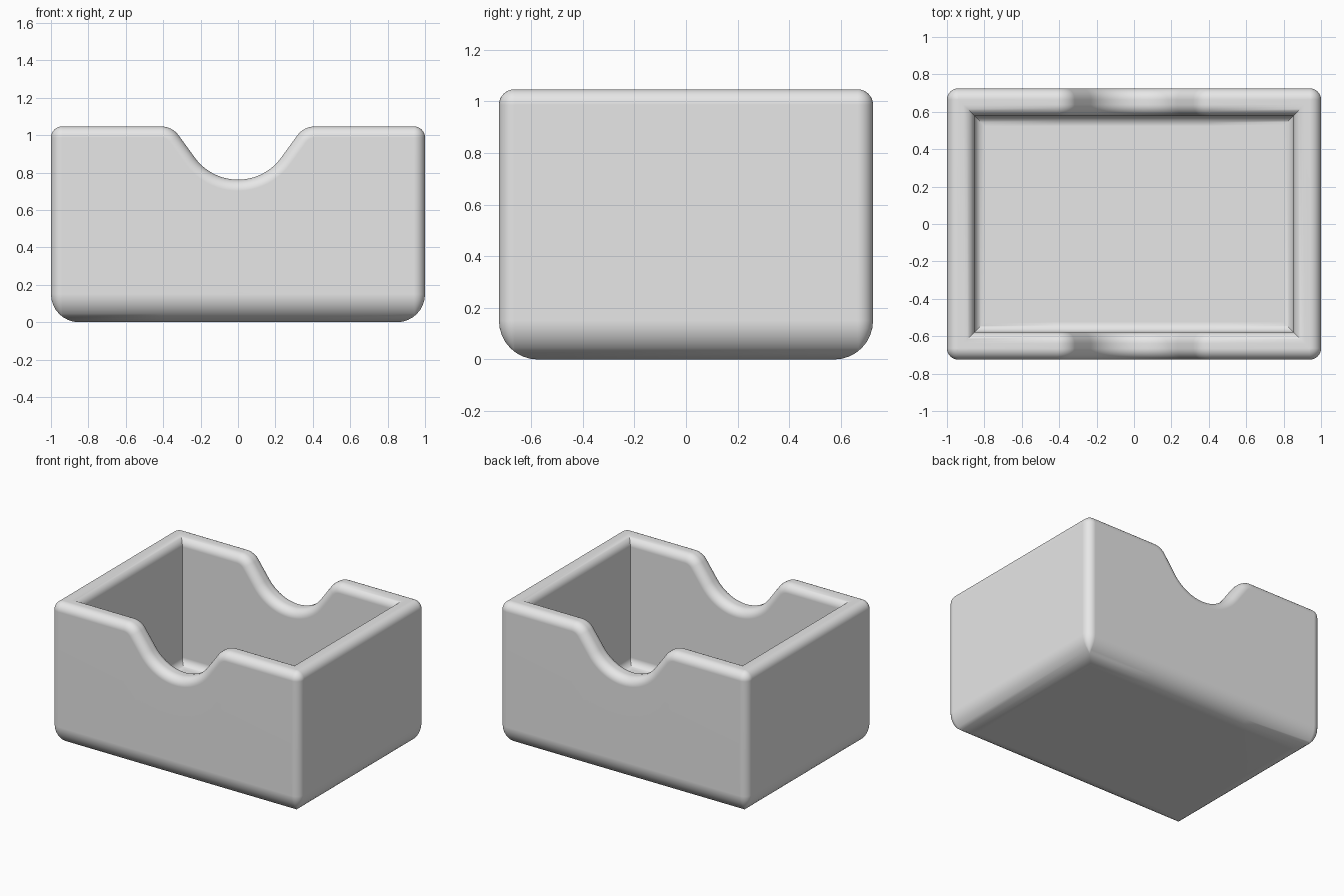
import bpy
import bmesh
from math import sin, cos, tan, pi, radians

if "Cube" in bpy.data.objects:
    bpy.data.objects.remove(bpy.data.objects["Cube"])

# Main dimensions
HX, HY, TOP = 1.0, 0.725, 1.047
WALL, FLOOR = 0.147, 0.13
CORNER, RIM, BASE, FILLET = 0.06, 0.06, 0.15, 0.055
SEG = 8

# Finger notch: round bottom, straight slopes, rounded shoulders
LOW, NOTCH_R, SHOULDER_R = 0.762, 0.285, 0.118
SLOPE = radians(54)


def notch_half():
    """Points (x, z, slope angle) from the notch centre out to the shoulder."""
    pts = []
    for i in range(13):
        a = SLOPE * i / 12
        pts.append((NOTCH_R * sin(a), LOW + NOTCH_R * (1 - cos(a)), a))
    x, z, _ = pts[-1]
    peak = x + (TOP - z) / tan(SLOPE)
    cx = peak + SHOULDER_R * tan(SLOPE / 2)
    for i in range(SEG + 1):
        a = SLOPE * (1 - i / SEG)
        pts.append((cx - SHOULDER_R * sin(a), TOP - SHOULDER_R * (1 - cos(a)), a))
    return pts


half = notch_half()
notch = [(-x, z, -a) for x, z, a in reversed(half[1:])] + half


def ring(inset, drop=0.0, level=None):
    """One loop round the box; it follows the rim, or lies flat at a level."""
    pts = []
    r = max(CORNER - inset, 0)
    cx, cy = HX - inset - r, HY - inset - r
    down = RIM if level is not None else drop

    def corner(sx, sy, start):
        for i in range(SEG + 1):
            a = start + pi / 2 * i / SEG
            z = TOP - drop if level is None else level
            pts.append((sx * cx + r * cos(a), sy * cy + r * sin(a), z))

    def long_wall(side):
        for x, z, a in notch:
            height = z - down * cos(a) if level is None else level
            pts.append((-side * (x + down * sin(a)), side * (HY - inset), height))

    for side, starts in ((-1, (pi, -pi / 2)), (1, (0, pi / 2))):
        corner(side, side, starts[0]) if side == 1 else corner(-1, -1, starts[0])
        long_wall(side)
        corner(-side, side, starts[1])
    return pts


def quarter(i):
    a = pi / 2 * i / SEG
    return 1 - cos(a), 1 - sin(a)


# Loops run from the underside, up the outside, over the rim, down to the floor
rings = []
for i in range(SEG, -1, -1):
    d, h = quarter(i)
    rings.append(ring(BASE * d, level=BASE * h))
for i in range(SEG + 1):
    d, h = quarter(i)
    rings.append(ring(RIM * d, drop=RIM * h))
for i in range(SEG, -1, -1):
    d, h = quarter(i)
    rings.append(ring(WALL - RIM * d, drop=RIM * h))
for i in range(SEG + 1):
    d, h = quarter(i)
    rings.append(ring(WALL + FILLET * d, level=FLOOR + FILLET * h))

# Skin the loops and close the underside and floor
bm = bmesh.new()
loops = [[bm.verts.new(p) for p in pts] for pts in rings]
for lower, upper in zip(loops, loops[1:]):
    n = len(lower)
    for i in range(n):
        j = (i + 1) % n
        bm.faces.new((lower[i], lower[j], upper[j], upper[i]))
bm.faces.new(list(reversed(loops[0])))
bm.faces.new(loops[-1])
bmesh.ops.remove_doubles(bm, verts=bm.verts, dist=1e-5)
bmesh.ops.recalc_face_normals(bm, faces=bm.faces)
mesh = bpy.data.meshes.new("notched_box")
bm.to_mesh(mesh)
bm.free()
box = bpy.data.objects.new("notched_box", mesh)
bpy.context.collection.objects.link(box)

# Plain grey material
grey = bpy.data.materials.new("light_grey")
grey.use_nodes = True
grey.diffuse_color = (0.8, 0.8, 0.8, 1)
for node in grey.node_tree.nodes:
    if node.type == "BSDF_PRINCIPLED":
        node.inputs["Base Color"].default_value = grey.diffuse_color
mesh.materials.append(grey)

# Smooth rounded edges with flat walls
bpy.ops.object.select_all(action="DESELECT")
box.select_set(True)
bpy.context.view_layer.objects.active = box
bpy.ops.object.shade_smooth_by_angle(angle=radians(35))
weighted = box.modifiers.new("flat_walls", "WEIGHTED_NORMAL")
weighted.keep_sharp = True
